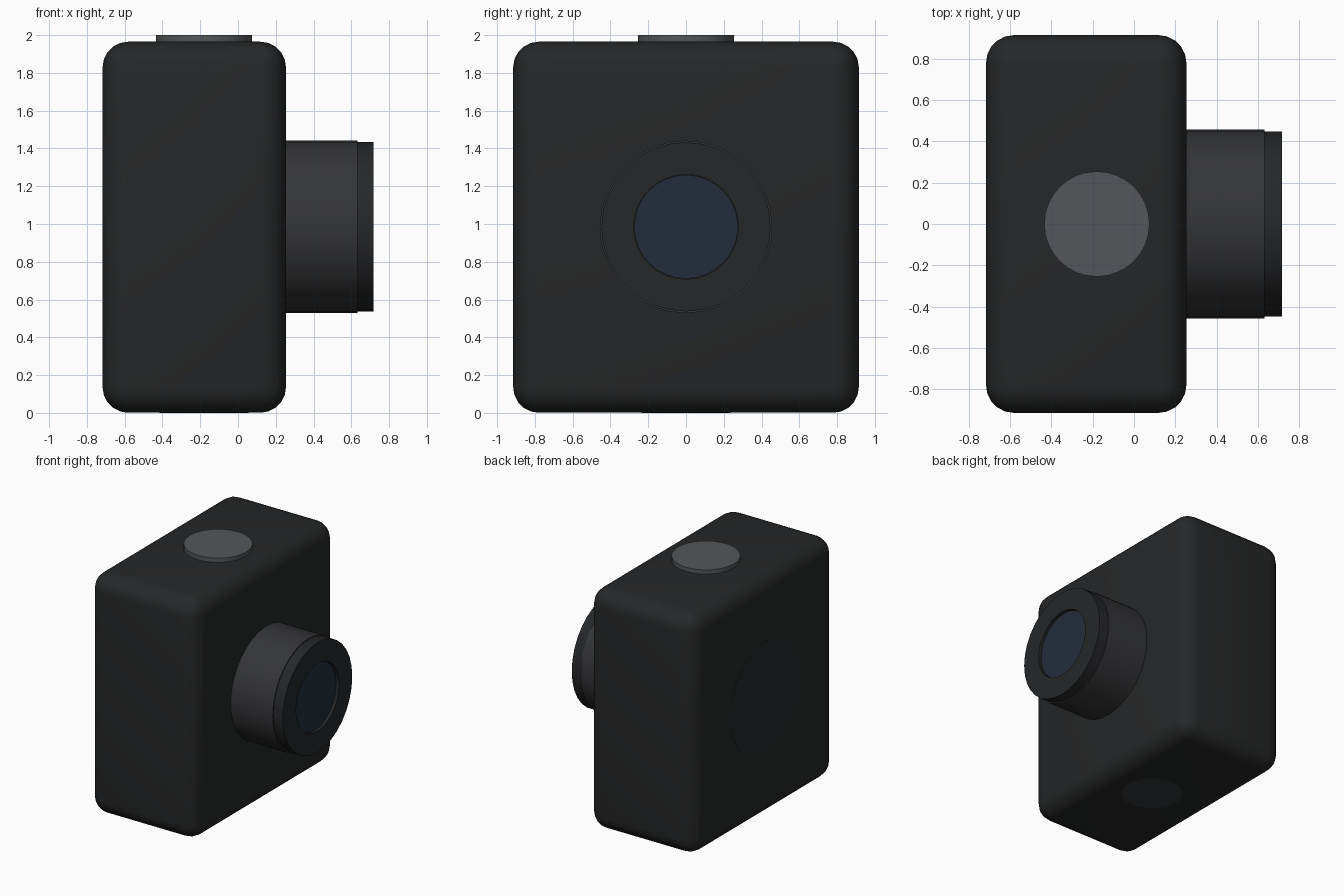
import bpy, bmesh, math
from mathutils import Matrix

if "Cube" in bpy.data.objects:
    bpy.data.objects.remove(bpy.data.objects["Cube"])

SIDES = 32
LENS_Z = 0.985
BUTTON_X = -0.18


def paint(obj, name, rgb):
    mat = bpy.data.materials.get(name) or bpy.data.materials.new(name)
    mat.diffuse_color = (*rgb, 1)
    mat.use_nodes = True
    mat.node_tree.nodes["Principled BSDF"].inputs["Base Color"].default_value = mat.diffuse_color
    obj.data.materials.append(mat)


def finish(bm, name, mat, rgb, angle=35):
    bmesh.ops.recalc_face_normals(bm, faces=bm.faces)
    mesh = bpy.data.meshes.new(name)
    bm.to_mesh(mesh)
    bm.free()
    obj = bpy.data.objects.new(name, mesh)
    bpy.context.collection.objects.link(obj)
    paint(obj, mat, rgb)
    bpy.ops.object.select_all(action='DESELECT')
    bpy.context.view_layer.objects.active = obj
    obj.select_set(True)
    bpy.ops.object.shade_smooth_by_angle(angle=math.radians(angle))
    return obj


def lathe(name, profile, matrix, mat, rgb):
    """Revolve (radius, height) points around local z; open ends are capped."""
    bm = bmesh.new()
    rings = []
    for r, h in profile:
        rings.append([bm.verts.new((r * math.cos(2 * math.pi * i / SIDES),
                                    r * math.sin(2 * math.pi * i / SIDES), h))
                      for i in range(SIDES)])
    for a, b in zip(rings, rings[1:]):
        for i in range(SIDES):
            j = (i + 1) % SIDES
            bm.faces.new((a[i], a[j], b[j], b[i]))
    bm.faces.new(rings[0])
    bm.faces.new(rings[-1])
    bm.transform(matrix)
    return finish(bm, name, mat, rgb)


# Rounded camera body
x0, x1, top = -0.717, 0.254, 1.965
bm = bmesh.new()
bmesh.ops.create_cube(bm, size=1)
bm.transform(Matrix.Translation(((x0 + x1) / 2, 0, (top + 0.001) / 2))
             @ Matrix.Diagonal((x1 - x0, 1.83, top - 0.001, 1)))
bmesh.ops.bevel(bm, geom=bm.edges[:], offset=0.135, segments=5, profile=0.5,
                affect='EDGES')
finish(bm, "camera_body", "body_black", (0.019, 0.020, 0.021))

# Lens parts, revolved around the x axis
lens = Matrix.Translation((0, 0, LENS_Z)) @ Matrix.Rotation(math.pi / 2, 4, 'Y')
lathe("lens_barrel", [(0.457, 0.15), (0.457, 0.633)], lens,
      "barrel_grey", (0.034, 0.035, 0.038))
lathe("lens_ring", [(0.448, 0.60), (0.448, 0.718), (0.277, 0.718), (0.277, 0.68)],
      lens, "ring_black", (0.019, 0.020, 0.022))
lathe("lens_glass", [(0.275, 0.66), (0.275, 0.694)], lens,
      "glass_blue", (0.016, 0.026, 0.042))

# Flush round cover on the back
lathe("back_cover", [(0.457, -0.718), (0.457, -0.68)], lens,
      "ring_black", (0.019, 0.020, 0.022))

# Shutter button on top and flush mount disc underneath
upright = Matrix.Translation((BUTTON_X, 0, 0))
lathe("shutter_button", [(0.255, 1.93), (0.255, 2.0)], upright,
      "button_grey", (0.09, 0.093, 0.10))
lathe("mount_disc", [(0.235, 0.0), (0.235, 0.04)], upright,
      "barrel_grey", (0.034, 0.035, 0.038))
